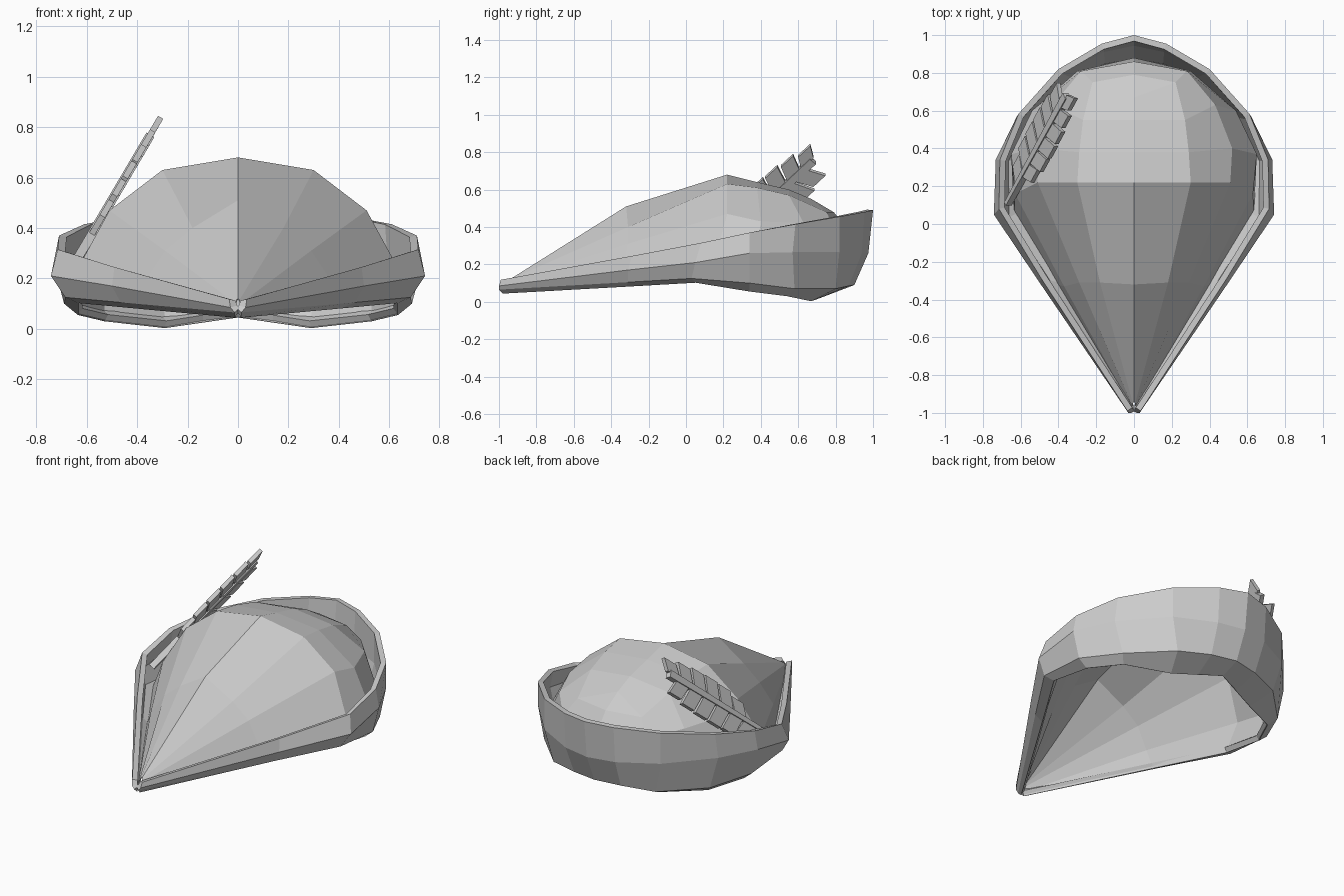
import bpy
from mathutils import Vector

if "Cube" in bpy.data.objects:
    bpy.data.objects.remove(bpy.data.objects["Cube"])


def make(name, verts, faces):
    me = bpy.data.meshes.new(name)
    me.from_pydata(verts, [], faces)
    me.update()
    ob = bpy.data.objects.new(name, me)
    bpy.context.collection.objects.link(ob)
    return ob


def half_loft(name, rings, thickness):
    """Skin the half rings, mirror across x and give the shell thickness."""
    n = len(rings[0])
    verts = [p for r in rings for p in r]
    faces = [(i*n + j, i*n + j + 1, (i+1)*n + j + 1, (i+1)*n + j)
             for i in range(len(rings) - 1) for j in range(n - 1)]
    ob = make(name, verts, faces)
    m = ob.modifiers.new("Mirror", 'MIRROR')
    m.use_clip = True
    m.merge_threshold = 0.001
    s = ob.modifiers.new("Thickness", 'SOLIDIFY')
    s.thickness = thickness
    s.offset = -1
    return ob


# Half rings run from the front tip, along the right side, to the back centre
opening = [(.012, -.98, .045), (.41, -.32, .082), (.635, .05, .103), (.635, .34, .055),
           (.53, .54, .03), (.29, .67, .003), (0, .78, .045)]

# Crown: opening, low side, shoulder, upper edge, ridge
low_side = [(.012, -.97, .07), (.37, -.33, .19), (.63, .16, .25), (.65, .37, .22),
            (.54, .60, .22), (.30, .81, .22), (0, .88, .22)]
shoulder = [(.010, -.96, .10), (.29, -.31, .31), (.51, .22, .47), (.52, .40, .43),
            (.43, .63, .42), (.28, .81, .38), (0, .86, .39)]
upper = [(.006, -.95, .115), (.18, -.31, .40), (.30, .22, .63), (.29, .38, .61),
         (.27, .55, .57), (.22, .75, .48), (0, .79, .48)]
ridge = [(0, -.94, .12), (0, -.32, .51), (0, .22, .68), (0, .38, .64),
         (0, .55, .60), (0, .67, .55), (0, .785, .482)]
half_loft("crown", [opening, low_side, shoulder, upper, ridge], 0.004)

# Turned-up brim: opening, lower edge, middle, rim
lower = [(.014, -1, .065), (.465, -.31, .105), (.685, .03, .125), (.69, .34, .10),
         (.57, .58, .07), (.35, .80, .07), (.16, .87, .085), (0, .90, .09)]
middle = [(.03, -1, .085), (.50, -.31, .17), (.742, .05, .21), (.732, .34, .26),
          (.62, .57, .265), (.40, .82, .265), (.17, .94, .26), (0, .975, .26)]
rim = [(.035, -.99, .118), (.49, -.29, .245), (.715, .08, .315), (.71, .34, .37),
       (.61, .585, .415), (.40, .82, .455), (.17, .955, .48), (0, 1, .49)]
inner = opening[:6] + [(.14, .73, .025), opening[6]]
half_loft("brim", [inner, lower, middle, rim], 0.032)

# Feather: plane spanned by the quill direction and the barb direction
base = Vector((-.66, .12, .24))
along = Vector((.295, .54, .50)).normalized()
across = Vector((1, -2.13, 1.72))
across = (across - across.dot(along)*along).normalized()
normal = along.cross(across)


def slab(name, outline, t):
    """Flat plate from (along, across) points, thickness t."""
    n = len(outline)
    flat = [base + along*u + across*v for u, v in outline]
    verts = [p + normal*t/2 for p in flat] + [p - normal*t/2 for p in flat]
    faces = [tuple(range(n)), tuple(range(2*n - 1, n - 1, -1))]
    faces += [(i, i + n, (i+1) % n + n, (i+1) % n) for i in range(n)]
    return make(name, verts, faces)


slab("feather_quill", [(-.02, -.012), (-.02, .012), (.82, .022), (.82, -.022)], .036)
# Barbs: side, first position along the quill, widths, root and tip length
for side, start, label, widths in (
        (1, .20, "right", (.09, .115, .12, .115, .10, .075)),
        (-1, .12, "left", (.10, .13, .135, .135, .13, .11))):
    for k, h in enumerate(widths):
        s = start + k*.108
        slab(f"feather_barb_{label}_{k+1}",
             [(s, .010*side), (s + .096, .010*side),
              (s + .140, h*side), (s + .045, h*side)], .024)
